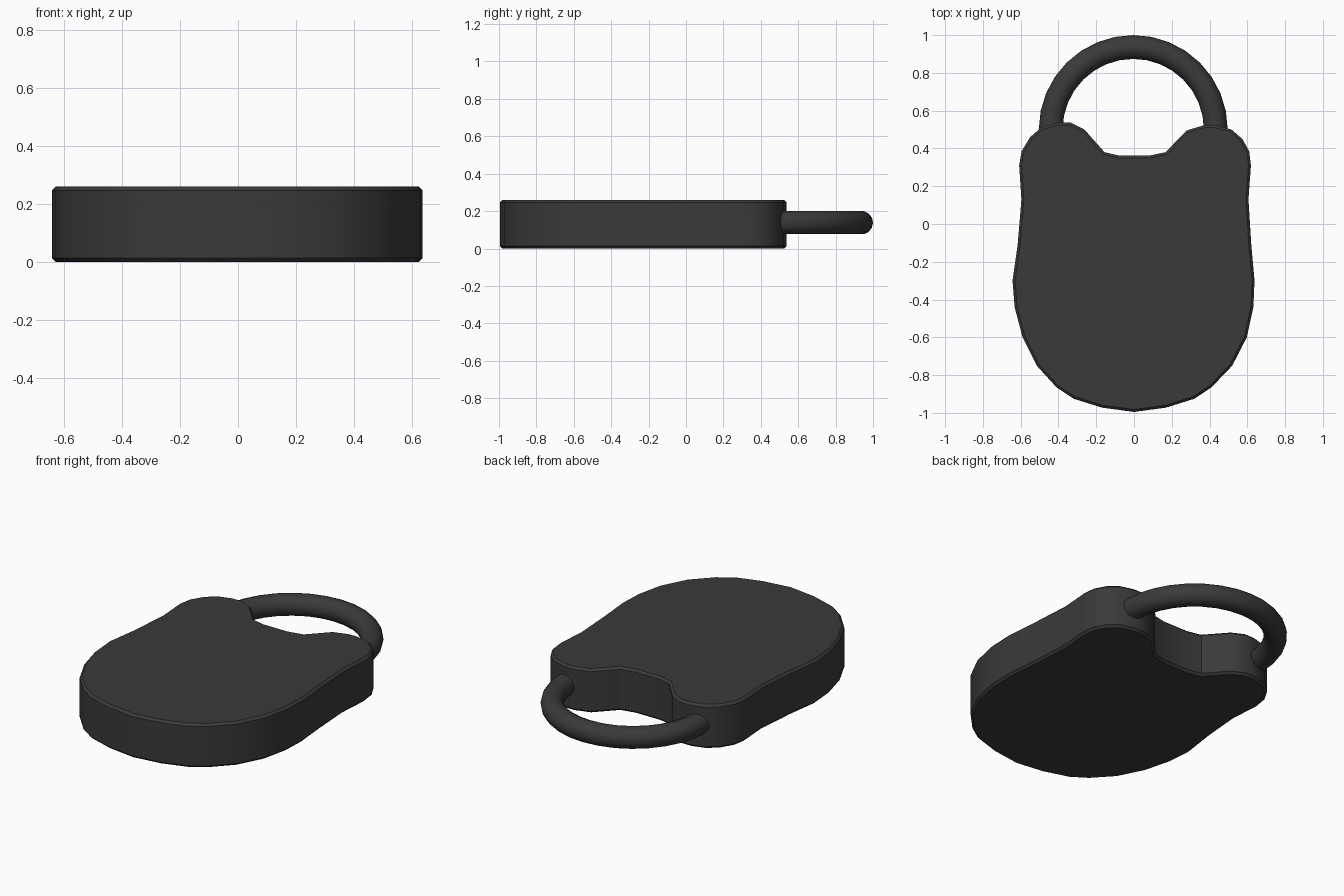
import bpy, bmesh
from math import sin, cos, pi, radians

if "Cube" in bpy.data.objects:
    bpy.data.objects.remove(bpy.data.objects["Cube"])

dark = bpy.data.materials.new("dark_plastic")
dark.diffuse_color = (0.042, 0.042, 0.042, 1)
dark.use_nodes = True
dark.node_tree.nodes["Principled BSDF"].inputs["Base Color"].default_value = dark.diffuse_color


def finish(bm, name):
    bmesh.ops.recalc_face_normals(bm, faces=bm.faces)
    mesh = bpy.data.meshes.new(name)
    bm.to_mesh(mesh)
    bm.free()
    mesh.materials.append(dark)
    obj = bpy.data.objects.new(name, mesh)
    bpy.context.collection.objects.link(obj)
    bpy.ops.object.select_all(action='DESELECT')
    obj.select_set(True)
    bpy.context.view_layer.objects.active = obj
    bpy.ops.object.shade_smooth_by_angle(angle=radians(32))
    return obj


# Lock body: slightly uneven outline, extruded, with a small chamfer on both rims
outline = [
    (0, -0.995), (0.17, -0.972), (0.32, -0.925), (0.41, -0.865), (0.52, -0.75),
    (0.597, -0.6), (0.632, -0.44), (0.638, -0.30), (0.621, -0.11), (0.606, 0.13),
    (0.619, 0.31), (0.61, 0.384), (0.574, 0.45), (0.516, 0.50), (0.43, 0.524),
    (0.373, 0.524), (0.278, 0.495), (0.167, 0.38), (0.08, 0.362), (-0.077, 0.362),
    (-0.156, 0.38), (-0.262, 0.50), (-0.335, 0.537), (-0.405, 0.537), (-0.49, 0.512),
    (-0.55, 0.46), (-0.595, 0.385), (-0.608, 0.31), (-0.596, 0.13), (-0.616, -0.11),
    (-0.643, -0.30), (-0.632, -0.44), (-0.59, -0.6), (-0.515, -0.75), (-0.41, -0.865),
    (-0.32, -0.925), (-0.17, -0.972),
]
HEIGHT = 0.26
bm = bmesh.new()
base = bm.faces.new([bm.verts.new((x, y, 0)) for x, y in outline])
top = bmesh.ops.extrude_face_region(bm, geom=[base], use_keep_orig=True)
bmesh.ops.translate(bm, vec=(0, 0, HEIGHT),
                    verts=[g for g in top["geom"] if isinstance(g, bmesh.types.BMVert)])
rims = [e for e in bm.edges if abs(e.verts[0].co.z - e.verts[1].co.z) < 0.01]
bmesh.ops.bevel(bm, geom=rims, offset=0.013, segments=1, affect='EDGES')
finish(bm, "lock_body")

# Shackle: round bar bent in a half circle, with short straight ends inside the body
CX, CY, CZ, R, TUBE, SIDES, STEPS = -0.004, 0.5, 0.138, 0.437, 0.063, 14, 16
path = [(R, -0.04, 0.0)]
path += [(R * cos(pi * i / STEPS), R * sin(pi * i / STEPS), pi * i / STEPS)
         for i in range(STEPS + 1)]
path += [(-R, -0.04, pi)]
bm = bmesh.new()
rings = []
for px, py, a in path:
    ring = []
    for k in range(SIDES):
        t = 2 * pi * k / SIDES
        r = TUBE * cos(t)
        ring.append(bm.verts.new((CX + px + r * cos(a), CY + py + r * sin(a),
                                  CZ + TUBE * sin(t))))
    rings.append(ring)
for p, q in zip(rings, rings[1:]):
    for k in range(SIDES):
        n = (k + 1) % SIDES
        bm.faces.new((p[k], p[n], q[n], q[k]))
bm.faces.new(rings[0])
bm.faces.new(rings[-1])
finish(bm, "shackle")
